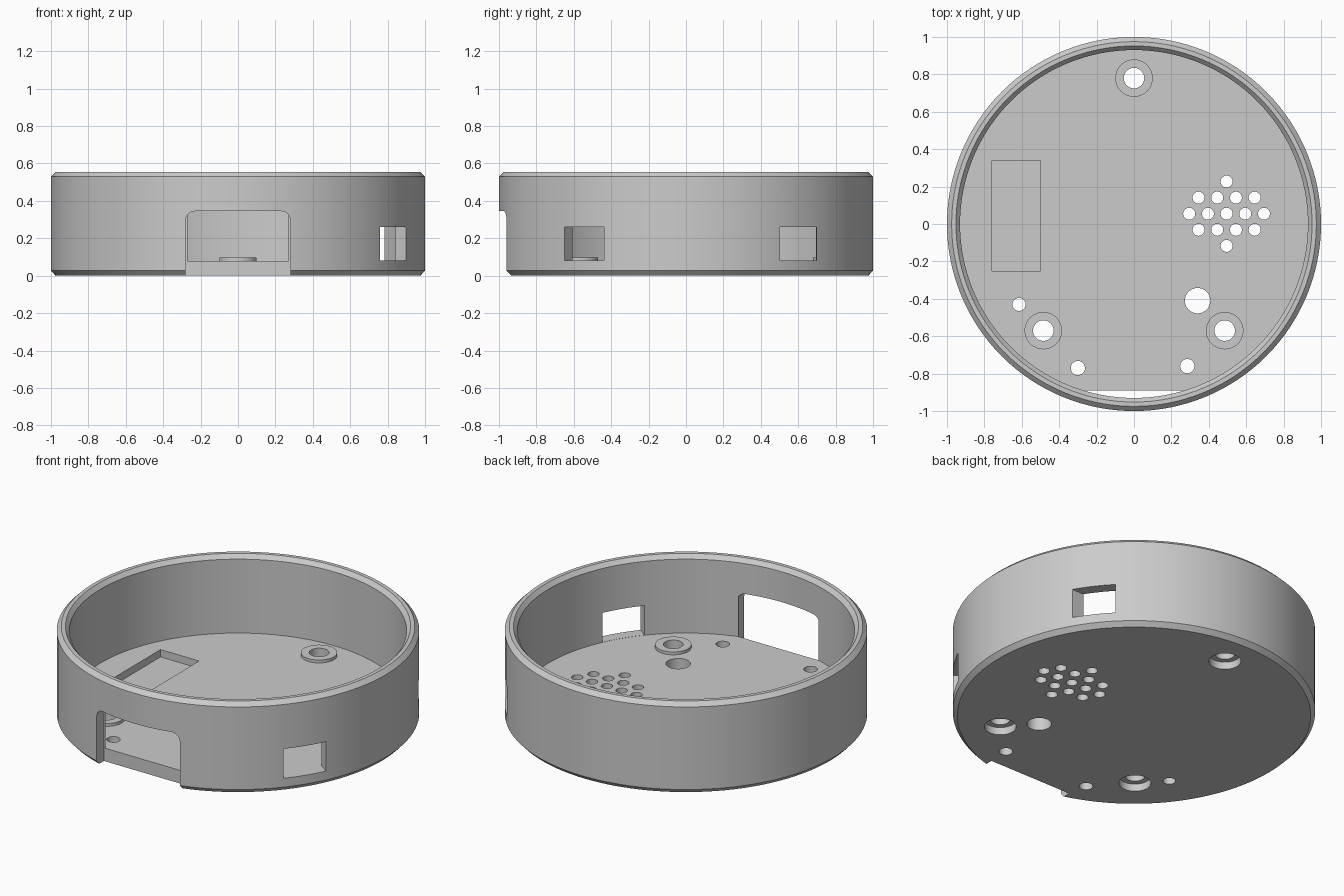
import bpy, bmesh, math
from mathutils import Matrix, Vector

cube = bpy.data.objects.get("Cube")
if cube:
    bpy.data.objects.remove(cube, do_unlink=True)

grey = bpy.data.materials.new("plain grey")
grey.use_nodes = True
grey.diffuse_color = (0.6, 0.6, 0.6, 1)
grey.node_tree.nodes["Principled BSDF"].inputs["Base Color"].default_value = (0.6, 0.6, 0.6, 1)

FLOOR = 0.08
HEIGHT = 0.555
SEGMENTS = 128


def finish(bm, name):
    bmesh.ops.recalc_face_normals(bm, faces=bm.faces[:])
    mesh = bpy.data.meshes.new(name)
    bm.to_mesh(mesh)
    bm.free()
    mesh.materials.append(grey)
    obj = bpy.data.objects.new(name, mesh)
    bpy.context.collection.objects.link(obj)
    return obj


def add_cylinder(bm, x, y, radius, z0, z1, segments=32):
    bmesh.ops.create_cone(bm, cap_ends=True, segments=segments, radius1=radius, radius2=radius,
                          depth=z1 - z0, matrix=Matrix.Translation((x, y, (z0 + z1) / 2)))


def add_box(bm, low, high, turn=0, centre=(0, 0, 0)):
    low, high = Vector(low), Vector(high)
    matrix = (Matrix.Translation(centre) @ Matrix.Rotation(turn, 4, "Z")
              @ Matrix.Translation((low + high) / 2) @ Matrix.Diagonal((*(high - low), 1)))
    bmesh.ops.create_cube(bm, size=1, matrix=matrix)


def combine(target, tool, operation):
    tool.hide_render = True
    mod = target.modifiers.new(tool.name, "BOOLEAN")
    mod.operation, mod.solver, mod.object = operation, "EXACT", tool
    bpy.context.view_layer.objects.active = target
    bpy.ops.object.modifier_apply(modifier=mod.name)
    bpy.data.objects.remove(tool, do_unlink=True)


# Round tray: outer wall, chamfered rim and floor, as one turned profile
profile = [(0.975, 0), (1, 0.027), (1, HEIGHT - 0.025), (0.975, HEIGHT),
           (0.952, HEIGHT), (0.93, HEIGHT - 0.025), (0.93, FLOOR)]
bm = bmesh.new()
rings = []
for r, z in profile:
    angles = [2 * math.pi * i / SEGMENTS for i in range(SEGMENTS)]
    rings.append([bm.verts.new((r * math.cos(a), r * math.sin(a), z)) for a in angles])
for a, b in zip(rings, rings[1:]):
    for i in range(SEGMENTS):
        j = (i + 1) % SEGMENTS
        bm.faces.new((a[i], a[j], b[j], b[i]))
bm.faces.new(rings[0])
bm.faces.new(rings[-1])
case = finish(bm, "round_case")

# Raised screw bosses
screws = [(0, 0.78), (-0.485, -0.57), (0.485, -0.57)]
bm = bmesh.new()
for x, y in screws:
    add_cylinder(bm, x, y, 0.1, FLOOR - 0.015, FLOOR + 0.018, 48)
combine(case, finish(bm, "screw_bosses"), "UNION")

# Screw head pockets underneath
bm = bmesh.new()
for x, y in screws:
    add_cylinder(bm, x, y, 0.088, -0.1, 0.045, 48)
combine(case, finish(bm, "screw_pockets"), "DIFFERENCE")

# Holes through the floor: screws, cable and pin holes, sound grille
holes = [(x, y, 0.055) for x, y in screws]
holes += [(0.34, -0.41, 0.068), (-0.615, -0.43, 0.035), (-0.3, -0.77, 0.038), (0.285, -0.76, 0.038)]
for row, count in zip(range(-2, 3), (1, 4, 5, 4, 1)):
    for i in range(count):
        holes.append((0.495 + 0.1 * (i - (count - 1) / 2), 0.055 + 0.086 * row, 0.032))
bm = bmesh.new()
for x, y, r in holes:
    add_cylinder(bm, x, y, r, -0.2, 0.3)
combine(case, finish(bm, "floor_holes"), "DIFFERENCE")

# Rectangular recess in the floor
bm = bmesh.new()
add_box(bm, (-0.76, -0.25, FLOOR - 0.045), (-0.5, 0.34, 0.2))
combine(case, finish(bm, "floor_recess"), "DIFFERENCE")

# Two windows in the left wall
bm = bmesh.new()
for x, y, half, turn in ((0.829, -0.543, 0.126, -36), (0.8, 0.6, 0.1, 2)):
    add_box(bm, (-0.19, -half, FLOOR + 0.001), (0.3, half, 0.26), math.radians(turn), (x, y, 0))
combine(case, finish(bm, "wall_windows"), "DIFFERENCE")

# Front opening with rounded top corners, also trimming the floor flat
outline = [(-0.28, -0.1), (0.28, -0.1)]
for side, start in ((1, 0), (-1, 90)):
    for i in range(9):
        a = math.radians(start + i * 90 / 8)
        outline.append((side * 0.23 + 0.05 * math.cos(a), 0.295 + 0.05 * math.sin(a)))
bm = bmesh.new()
face = bm.faces.new([bm.verts.new((x, -1.2, z)) for x, z in outline])
extruded = bmesh.ops.extrude_face_region(bm, geom=[face])["geom"]
bmesh.ops.translate(bm, vec=(0, 0.31, 0), verts=[v for v in extruded if isinstance(v, bmesh.types.BMVert)])
combine(case, finish(bm, "front_opening"), "DIFFERENCE")

# Smooth walls with crisp edges
bpy.ops.object.select_all(action="DESELECT")
case.select_set(True)
bpy.context.view_layer.objects.active = case
bpy.ops.object.shade_smooth_by_angle(angle=math.radians(30))
